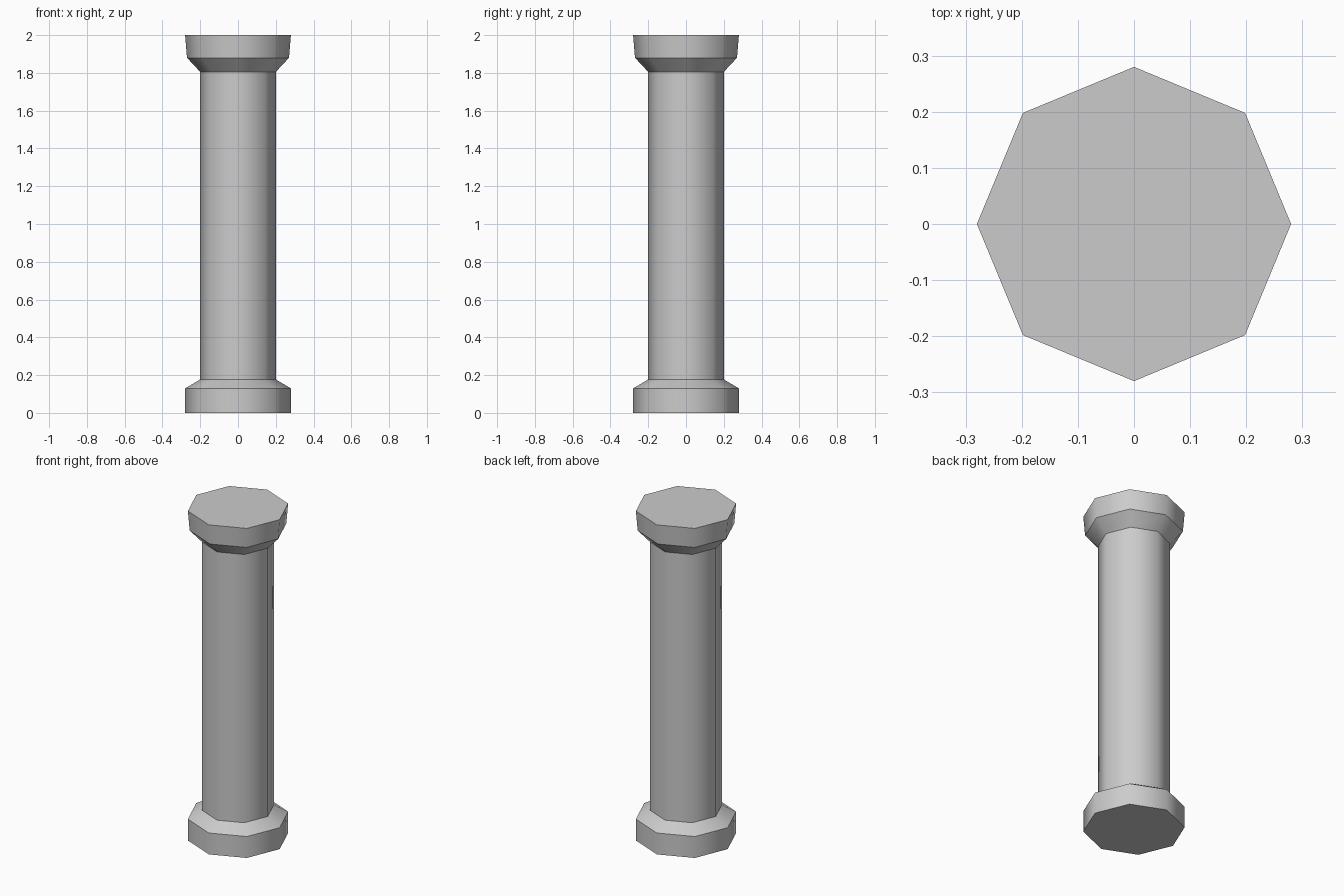
import bpy, bmesh
from math import cos, sin, tau

SIDES = 8

cube = bpy.data.objects.get("Cube")
if cube:
    bpy.data.objects.remove(cube, do_unlink=True)

stone = bpy.data.materials.new("grey stone")
stone.use_nodes = True
colour = (0.6, 0.6, 0.6, 1)
stone.diffuse_color = colour
stone.node_tree.nodes["Principled BSDF"].inputs["Base Color"].default_value = colour


def lathe(name, profile, cap_bottom=False, cap_top=False):
    """Octagonal turned part: rounded around the axis, crisp between the tiers."""
    bm = bmesh.new()
    rings = [[bm.verts.new((r * cos(tau * i / SIDES), r * sin(tau * i / SIDES), z))
              for i in range(SIDES)] for r, z in profile]
    for low, high in zip(rings, rings[1:]):
        for i in range(SIDES):
            j = (i + 1) % SIDES
            bm.faces.new((low[i], low[j], high[j], high[i])).smooth = True
    if cap_bottom:
        bm.faces.new(rings[0][::-1])
    if cap_top:
        bm.faces.new(rings[-1])
    for edge in bm.edges:
        a, b = edge.verts
        edge.smooth = abs(a.co.z - b.co.z) > 0.001
    mesh = bpy.data.meshes.new(name)
    bm.to_mesh(mesh)
    bm.free()
    mesh.materials.append(stone)
    part = bpy.data.objects.new(name, mesh)
    bpy.context.collection.objects.link(part)
    return part


# Plinth with a sloped shoulder
lathe("base", [(0.28, 0), (0.28, 0.13), (0.2, 0.177)], cap_bottom=True)
# Straight column
lathe("shaft", [(0.2, 0.177), (0.2, 1.805)])
# Flared head
lathe("capital", [(0.2, 1.805), (0.27, 1.88), (0.28, 2)], cap_top=True)
